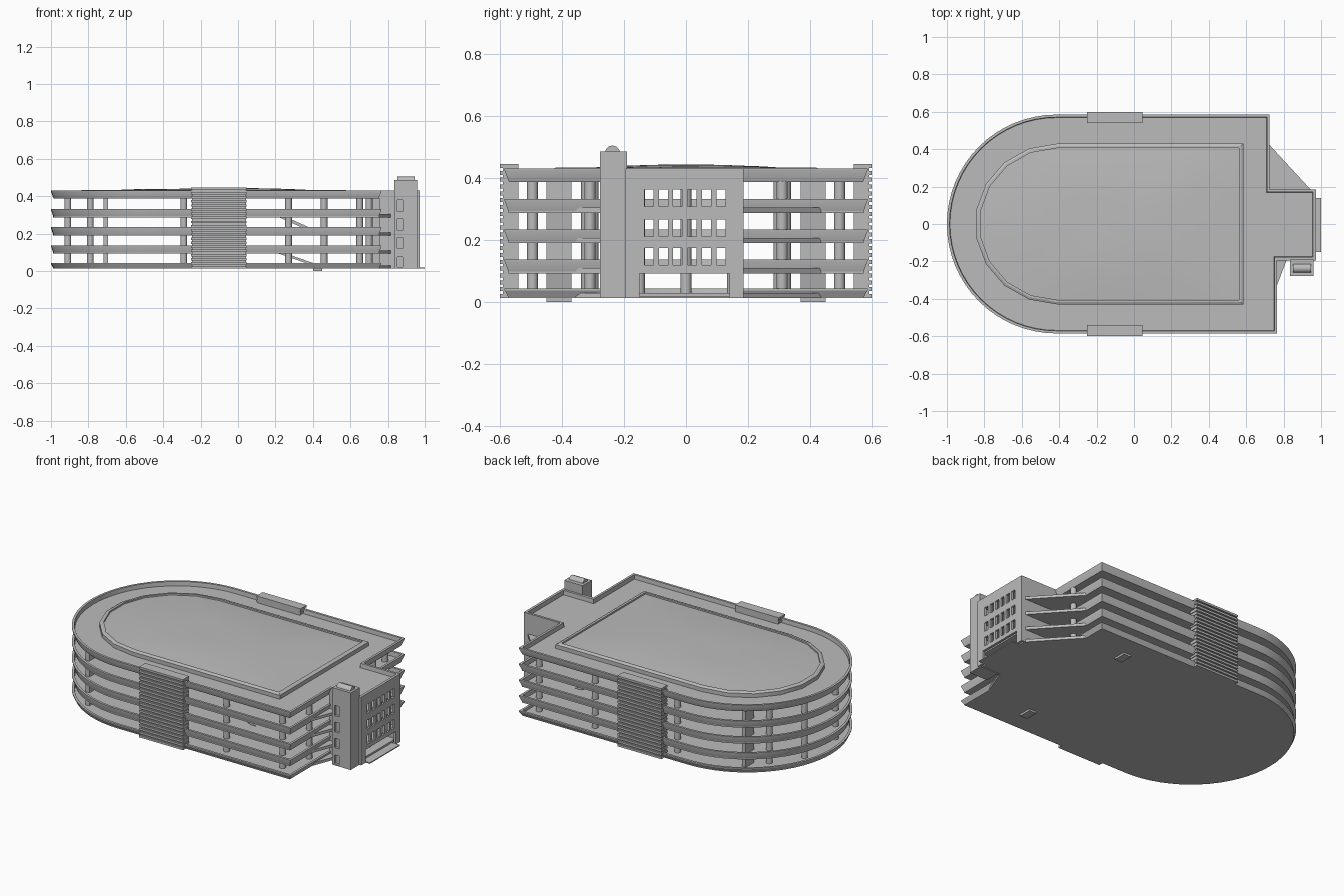
import bpy, bmesh, math
from mathutils import Vector

if "Cube" in bpy.data.objects:
    bpy.data.objects.remove(bpy.data.objects["Cube"])

concrete = bpy.data.materials.new("grey_concrete")
concrete.use_nodes = True
GREY = (0.5, 0.5, 0.5, 1)
concrete.diffuse_color = GREY
concrete.node_tree.nodes["Principled BSDF"].inputs["Base Color"].default_value = GREY


def finish(name, bm, smooth=False):
    bmesh.ops.recalc_face_normals(bm, faces=bm.faces[:])
    mesh = bpy.data.meshes.new(name)
    bm.to_mesh(mesh)
    bm.free()
    mesh.materials.append(concrete)
    ob = bpy.data.objects.new(name, mesh)
    bpy.context.collection.objects.link(ob)
    if smooth:
        bpy.ops.object.select_all(action='DESELECT')
        ob.select_set(True)
        bpy.context.view_layer.objects.active = ob
        bpy.ops.object.shade_smooth_by_angle(angle=math.radians(25))
    return ob


def prism(name, outline, z0, z1, smooth=False):
    bm = bmesh.new()
    base = bm.faces.new([bm.verts.new((x, y, z0)) for x, y in outline])
    top = bmesh.ops.extrude_face_region(bm, geom=[base])["geom"]
    for v in top:
        if isinstance(v, bmesh.types.BMVert):
            v.co.z = z1
    return finish(name, bm, smooth)


def box(name, x0, x1, y0, y1, z0, z1):
    return prism(name, [(x0, y0), (x1, y0), (x1, y1), (x0, y1)], z0, z1)


def offset(path, d, closed):
    """Move a counter-clockwise path outwards by d with mitred corners."""
    out, n = [], len(path)
    for i, p in enumerate(path):
        p = Vector(p)
        before = Vector(path[i - 1]) if closed or i else None
        after = Vector(path[(i + 1) % n]) if closed or i < n - 1 else None
        normals = []
        for a, b in ((before, p), (p, after)):
            if a is not None and b is not None:
                t = (b - a).normalized()
                normals.append(Vector((t.y, -t.x)))
        m = sum(normals, Vector((0, 0))).normalized()
        out.append(p + m * d / m.dot(normals[0]))
    return out


def sweep(name, path, profile, closed):
    """Run a closed (offset, height) profile along a path."""
    bm = bmesh.new()
    rows = [[bm.verts.new((p.x, p.y, z)) for p in offset(path, d, closed)] for d, z in profile]
    n = len(path)
    for a, b in zip(rows, rows[1:] + rows[:1]):
        for i in range(n if closed else n - 1):
            j = (i + 1) % n
            bm.faces.new((a[i], a[j], b[j], b[i]))
    if not closed:
        for i in (0, -1):
            bm.faces.new([r[i] for r in rows])
    return finish(name, bm, True)


def pierced_wall(name, cuts, heights, is_hole, place, thick):
    """Wall built from a grid of cells, leaving out the openings."""
    bm = bmesh.new()
    grid = [[bm.verts.new(place(u, z)) for u in cuts] for z in heights]
    for j in range(len(heights) - 1):
        for i in range(len(cuts) - 1):
            if not is_hole(i, j):
                bm.faces.new((grid[j][i], grid[j][i + 1], grid[j + 1][i + 1], grid[j + 1][i]))
    ob = finish(name, bm)
    mod = ob.modifiers.new("thickness", 'SOLIDIFY')
    mod.thickness, mod.offset = thick, 0


# Outlines
def round_end(cx, rx, ry, steps):
    angles = [math.pi * (1.5 - k / steps) for k in range(steps + 1)]
    return [(cx + rx * math.cos(a), ry * math.sin(a)) for a in reversed(angles)]


BASE, TOP = 0.012, 0.43
LEVELS = [BASE, 0.092, 0.189, 0.287, 0.387]
arc = round_end(-0.415, 0.585, 0.585, 32)
deck_edge = [(0.725, 0.185), (0.725, 0.585)] + arc + [(0.765, -0.585), (0.765, -0.19)]
roof_edge = deck_edge + [(0.97, -0.19), (0.97, 0.185)]
deck_floor = deck_edge[1:-1] + [(0.765, -0.36), (0.83, -0.19), (0.96, -0.19),
                                (0.96, 0.185), (0.725, 0.44)]

# Parking decks with flared parapets
for k, z in enumerate(LEVELS):
    roof = z == LEVELS[-1]
    edge = roof_edge if roof else deck_edge
    rim = z + (0.031 if k == 0 else 0.045)
    rim = TOP if roof else rim
    floor = offset(roof_edge, -0.014, True) if roof else offset(deck_floor, -0.012, True)
    prism("roof_deck" if roof else f"deck_{k}", floor, z, z + 0.017)
    sweep(f"parapet_{k}", edge, [(-0.014, z), (0, rim - 0.006), (0, rim),
                                 (-0.014, rim), (-0.018, z)], roof)

# Raised roof field with curb and gentle mounds
field = [(0.585, 0.43)] + round_end(-0.41, 0.44, 0.43, 9) + [(0.585, -0.43)]
sweep("roof_curb", field, [(0, 0.4), (0, 0.428), (-0.012, 0.434), (-0.024, 0.434),
                           (-0.024, 0.4)], True)
bm = bmesh.new()
inner = offset(field, -0.02, True)
dense = [a.lerp(b, t / 4) for a, b in zip(inner, inner[1:] + inner[:1]) for t in range(4)]
centre = Vector((-0.13, 0))
rings = []
for s in (1, 0.8, 0.6, 0.4, 0.2):
    ring = []
    for p in dense:
        q = centre.lerp(p, s)
        ripple = 0.004 * math.sin(7 * q.x) * math.cos(9 * q.y) * (1 - s)
        ring.append(bm.verts.new((q.x, q.y, 0.424 + 0.019 * (1 - s * s) + ripple)))
    rings.append(ring)
n = len(dense)
for a, b in zip(rings, rings[1:]):
    for i in range(n):
        bm.faces.new((a[i], a[(i + 1) % n], b[(i + 1) % n], b[i]))
bm.faces.new(rings[-1])
finish("roof_field", bm, True)


# Round columns, mirrored front to back
def column(name, x, y, r):
    ring = [(x + r * math.cos(a * math.pi / 8), y + r * math.sin(a * math.pi / 8))
            for a in range(16)]
    prism(name, ring, BASE, 0.39, True)


column("lobby_column", 0.88, 0, 0.018)
spots = [(-0.91, 0.15), (-0.79, 0.32), (-0.29, 0.495), (0.27, 0.495), (0.46, 0.3),
         (0.65, 0.495), (0.7, 0.31)]
for side, label in ((-1, "front"), (1, "back")):
    for k, (x, y) in enumerate(spots):
        column(f"{label}_column_{k}", x, side * y, 0.018)
    inside, outside = sorted((side * 0.37, side * 0.45))
    box(f"{label}_pier", -0.72, -0.695, inside, outside, BASE, 0.39)
    box(f"{label}_ramp_foot", 0.4, 0.45, inside, outside, 0, 0.02)

    # Sloping ramps
    for k in (0, 2):
        low, high = LEVELS[k] + 0.017, LEVELS[k + 1]
        bm = bmesh.new()
        loop = [(0.22, high), (0.26, high), (0.44, low), (0.4, low)]
        a, b = [[bm.verts.new((x, y, z)) for x, z in loop] for y in (inside, outside)]
        bm.faces.new(a)
        bm.faces.new(b)
        for i in range(4):
            bm.faces.new((a[i], a[(i + 1) % 4], b[(i + 1) % 4], b[i]))
        finish(f"{label}_ramp_{k}", bm)

    # Slatted screen
    near, back = sorted((side * 0.54, side * 0.59))
    box(f"{label}_screen", -0.247, 0.042, near, back, BASE, 0.435)
    near, back = sorted((side * 0.54, side * 0.6))
    for k in range(20):
        z = BASE + k * 0.0221
        box(f"{label}_slat_{k}", -0.252, 0.046, near, back, z, z + 0.013)

# Entrance block: windowed end wall, side walls and apron
cuts = [-0.195, -0.15]
for k in range(6):
    cuts += [-0.134 + 0.0464 * k, -0.105 + 0.0464 * k]
cuts += [0.14, 0.185]
heights = [BASE, 0.092, 0.118, 0.173, 0.211, 0.266, 0.308, 0.363, TOP]
pierced_wall("entrance_wall", cuts, heights,
             lambda i, j: 0 < i < 14 and (j == 0 or (j % 2 == 0 and i % 2 == 0)),
             lambda u, z: (0.965, u, z), 0.014)
box("entrance_front_side", 0.755, 0.96, -0.195, -0.183, BASE, TOP)
box("entrance_back_side", 0.72, 0.96, 0.173, 0.185, BASE, TOP)
box("entrance_apron", 0.9, 1.0, -0.15, 0.14, BASE, 0.018)

# Lift tower with windows and a rounded cap
box("lift_tower", 0.835, 0.96, -0.262, -0.19, BASE, 0.485)
pierced_wall("lift_tower_front", [0.835, 0.85, 0.882, 0.96],
             [BASE, 0.02, 0.075, 0.12, 0.178, 0.217, 0.278, 0.317, 0.38, 0.485],
             lambda i, j: i == 1 and j % 2 == 1,
             lambda u, z: (u, -0.27, z), 0.016)
bm = bmesh.new()
ends = [[bm.verts.new((x, -0.237 + 0.024 * math.cos(a * math.pi / 10),
                       0.48 + 0.024 * math.sin(a * math.pi / 10))) for a in range(11)]
        for x in (0.85, 0.945)]
for e in ends:
    bm.faces.new(e)
for i in range(11):
    j = (i + 1) % 11
    bm.faces.new((ends[0][i], ends[0][j], ends[1][j], ends[1][i]))
finish("lift_tower_cap", bm, True)
